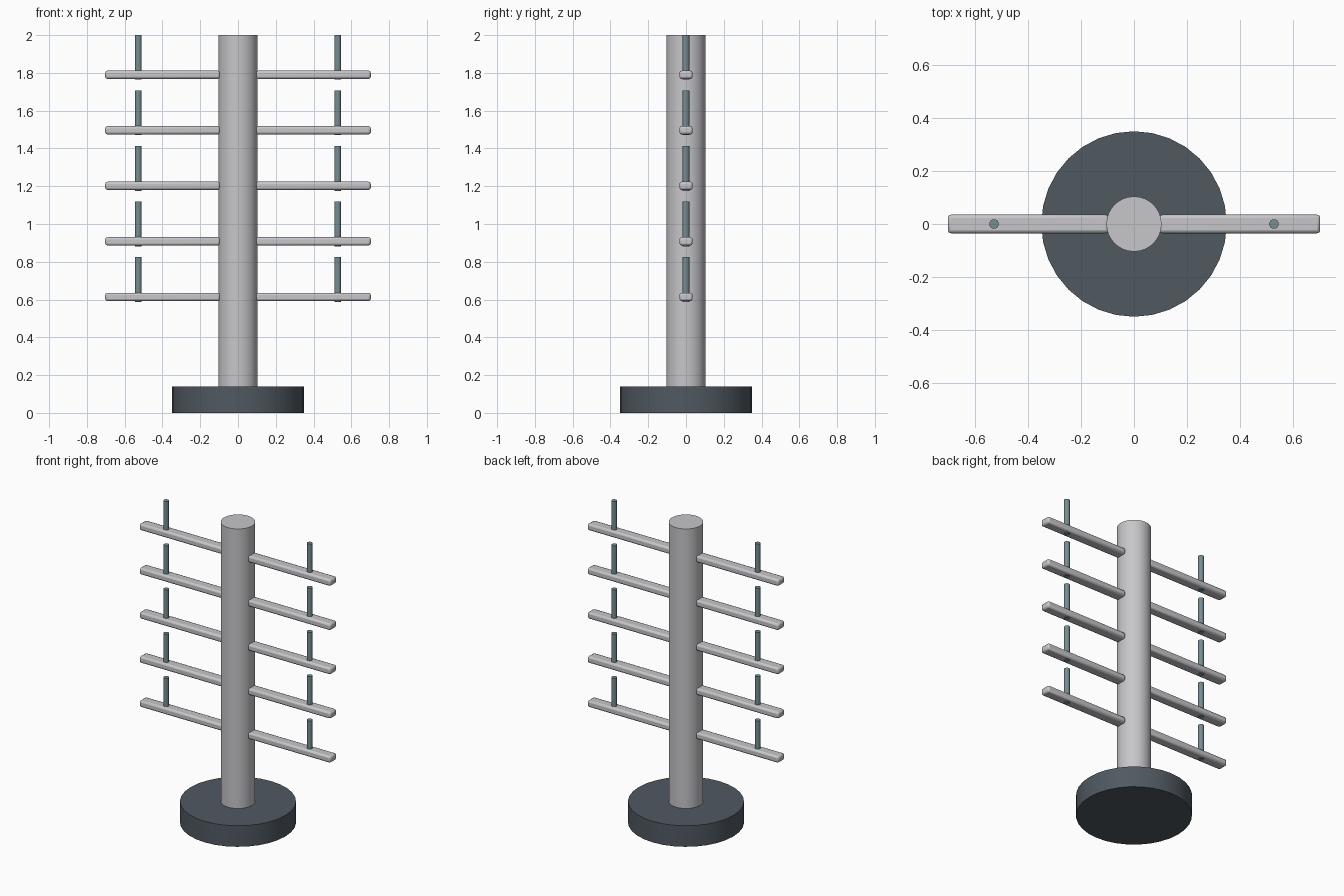
import bpy, math

cube = bpy.data.objects.get("Cube")
if cube:
    bpy.data.objects.remove(cube, do_unlink=True)


def material(name, rgb):
    m = bpy.data.materials.new(name)
    m.use_nodes = True
    color = (*rgb, 1)
    m.diffuse_color = color
    m.node_tree.nodes["Principled BSDF"].inputs["Base Color"].default_value = color
    return m


light_grey = material("light_grey", (0.57, 0.57, 0.59))
dark_slate = material("dark_slate", (0.08, 0.10, 0.12))
blue_grey = material("blue_grey", (0.18, 0.27, 0.29))


def finish(obj, name, mat):
    obj.name = name
    obj.data.materials.append(mat)
    bpy.ops.object.shade_smooth_by_angle(angle=math.radians(32))
    return obj


def cylinder(name, radius, bottom, top, mat, x=0, sides=32):
    bpy.ops.mesh.primitive_cylinder_add(
        vertices=sides, radius=radius, depth=top - bottom,
        location=(x, 0, (bottom + top) / 2))
    return finish(bpy.context.object, name, mat)


def bar(name, inner, outer, z, mat):
    bpy.ops.mesh.primitive_cube_add(size=1, location=((inner + outer) / 2, 0, z))
    obj = bpy.context.object
    obj.scale = (abs(outer - inner), 0.07, 0.044)
    bpy.ops.object.transform_apply(location=False, rotation=False, scale=True)
    bevel = obj.modifiers.new("rounded_edges", "BEVEL")
    bevel.width = 0.012
    bevel.segments = 2
    return finish(obj, name, mat)


# Base and column
cylinder("base", 0.35, 0, 0.14, dark_slate)
cylinder("column", 0.104, 0.14, 2.0, light_grey)

# Paired arms, each with an upright peg
for level in range(5):
    z = 0.614 + level * 0.294
    for side, s in (("left", 1), ("right", -1)):
        bar(f"{side}_arm_{level + 1}", s * 0.095, s * 0.703, z, light_grey)
        cylinder(f"{side}_peg_{level + 1}", 0.018, z - 0.026, z + 0.21,
                 blue_grey, x=s * 0.528, sides=16)
